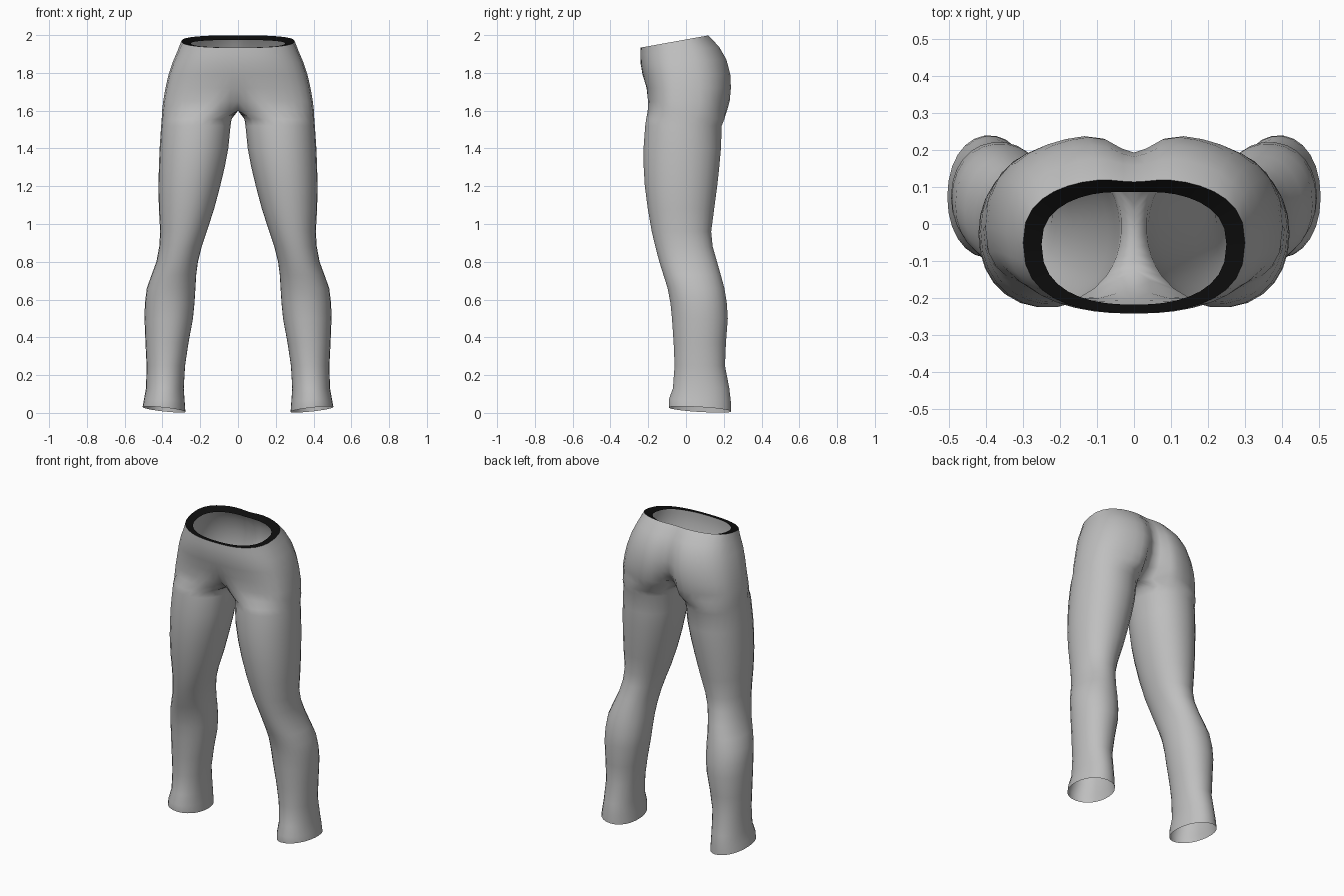
import bpy, bmesh, math

if "Cube" in bpy.data.objects:
    bpy.data.objects.remove(bpy.data.objects["Cube"])

OUT, INN = 21, 8          # points on the outer outline, points on the inner thigh / crotch line


def material(name, value):
    m = bpy.data.materials.new(name)
    m.diffuse_color = (value, value, value, 1)
    m.use_nodes = True
    m.node_tree.nodes["Principled BSDF"].inputs["Base Color"].default_value = m.diffuse_color
    return m


def spow(v, e):
    return math.copysign(abs(v) ** e, v)


def make_object(name, bm, mat):
    me = bpy.data.meshes.new(name)
    bm.to_mesh(me)
    bm.free()
    me.materials.append(mat)
    me.polygons.foreach_set("use_smooth", [True] * len(me.polygons))
    ob = bpy.data.objects.new(name, me)
    bpy.context.collection.objects.link(ob)
    mod = ob.modifiers.new("mirror", "MIRROR")
    mod.use_clip = True
    mod.merge_threshold = 0.0005
    return ob


def leg_ring(z, x_in, x_out, y_front, y_back, hem=0):
    """Oval leg section, starting at the inner back and running round the outside."""
    angles = [math.radians(140 - 280 * k / (OUT - 1)) for k in range(OUT)]
    angles += [math.radians(-140 - 80 * k / (INN + 1)) for k in range(1, INN + 1)]
    cx, rx = (x_in + x_out) / 2, (x_out - x_in) / 2
    cy, ry = (y_front + y_back) / 2, (y_back - y_front) / 2
    return [(cx + rx * spow(math.cos(a), 0.95), cy + ry * spow(math.sin(a), 0.95),
             max(0, z + hem * (math.cos(a) - 0.8 * math.sin(a)))) for a in angles]


def hip_outline(z, tilt, xm, yc, yb, yf, cleft, dip, n):
    """Half of a hip section from back centre to front centre, dented at the centre line."""
    pts = []
    for k in range(OUT):
        u = 1 - 2 * k / (OUT - 1)
        a = math.copysign(math.pi / 2 * (1 - (1 - abs(u)) ** 1.5), u)
        x = 0 if k in (0, OUT - 1) else xm * math.cos(a) ** (2 / n)
        y = yc + ((yb - yc) if u > 0 else (yc - yf)) * spow(math.sin(a), 2 / n)
        dent = math.exp(-(x / 0.065) ** 2)
        y += dent * (-cleft if u > 0 else dip if u < 0 else 0)
        pts.append((x, y, z + tilt * y))
    return pts


def hip_ring(*row):
    pts = hip_outline(*row)
    (_, y0, z0), (_, y1, z1) = pts[-1], pts[0]
    for k in range(1, INN + 1):
        t = k / (INN + 1)
        pts.append((0, y0 + (y1 - y0) * t, z0 + (z1 - z0) * t))
    return pts


# z, inner x, outer x, front y, back y, hem slant
legs = [
    (0.018, 0.278, 0.505, -0.092, 0.240, 0.013),
    (0.065, 0.282, 0.498, -0.092, 0.238, 0.006),
    (0.13, 0.287, 0.487, -0.070, 0.230),
    (0.25, 0.280, 0.484, -0.061, 0.207),
    (0.37, 0.262, 0.490, -0.066, 0.212),
    (0.50, 0.238, 0.495, -0.075, 0.222),
    (0.58, 0.230, 0.493, -0.083, 0.217),
    (0.66, 0.225, 0.483, -0.098, 0.204),
    (0.73, 0.221, 0.458, -0.120, 0.185),
    (0.80, 0.212, 0.432, -0.142, 0.165),
    (0.88, 0.192, 0.417, -0.163, 0.142),
    (0.96, 0.165, 0.412, -0.182, 0.134),
    (1.08, 0.126, 0.419, -0.203, 0.150),
    (1.20, 0.094, 0.421, -0.219, 0.166),
    (1.30, 0.070, 0.419, -0.225, 0.177),
    (1.40, 0.051, 0.415, -0.226, 0.186),
    (1.52, 0.039, 0.407, -0.217, 0.190),
    (1.555, 0.034, 0.404, -0.212, 0.204),
]
# z, tilt, half width, centre y, back y, front y, back cleft, front dip, squareness
hips = [
    (1.60, 0.00, 0.402, -0.01, 0.224, -0.208, 0.17, 0.085, 2.7),
    (1.65, 0.00, 0.396, -0.01, 0.238, -0.206, 0.10, 0.030, 2.7),
    (1.72, 0.00, 0.384, -0.01, 0.245, -0.211, 0.065, 0.005, 2.6),
    (1.79, 0.00, 0.368, -0.01, 0.243, -0.230, 0.05, 0.0, 2.5),
    (1.86, 0.05, 0.345, -0.02, 0.222, -0.240, 0.04, 0.0, 2.5),
    (1.92, 0.10, 0.320, -0.03, 0.183, -0.242, 0.025, 0.0, 2.5),
    (1.977, 0.18, 0.300, -0.05, 0.124, -0.240, 0.01, 0.0, 2.5),
]

fabric = material("grey fabric", 0.52)
band = material("black waistband", 0.004)

# Trousers: one leg lofted up into half of the hips, then mirrored
bm = bmesh.new()
rings = [leg_ring(*r) for r in legs] + [hip_ring(*r) for r in hips]
rows = [[bm.verts.new(p) for p in ring] for ring in rings]
total = OUT + INN
for i in range(len(rows) - 1):
    in_hips = i >= len(legs)
    for j in range(OUT - 1 if in_hips else total):
        k = (j + 1) % total
        bm.faces.new((rows[i][j], rows[i + 1][j], rows[i + 1][k], rows[i][k]))
bmesh.ops.delete(bm, geom=[v for v in bm.verts if not v.link_faces], context="VERTS")
make_object("trousers", bm, fabric)

# Waistband: flat lip turned inward from the top edge
bm = bmesh.new()
outer = [bm.verts.new(p) for p in hip_outline(*hips[-1])]
inner = [bm.verts.new(p) for p in
         hip_outline(1.963, 0.13, 0.250, -0.055, 0.090, -0.218, 0.004, 0.0, 2.4)]
for j in range(OUT - 1):
    bm.faces.new((outer[j], inner[j], inner[j + 1], outer[j + 1]))
make_object("waistband", bm, band)
